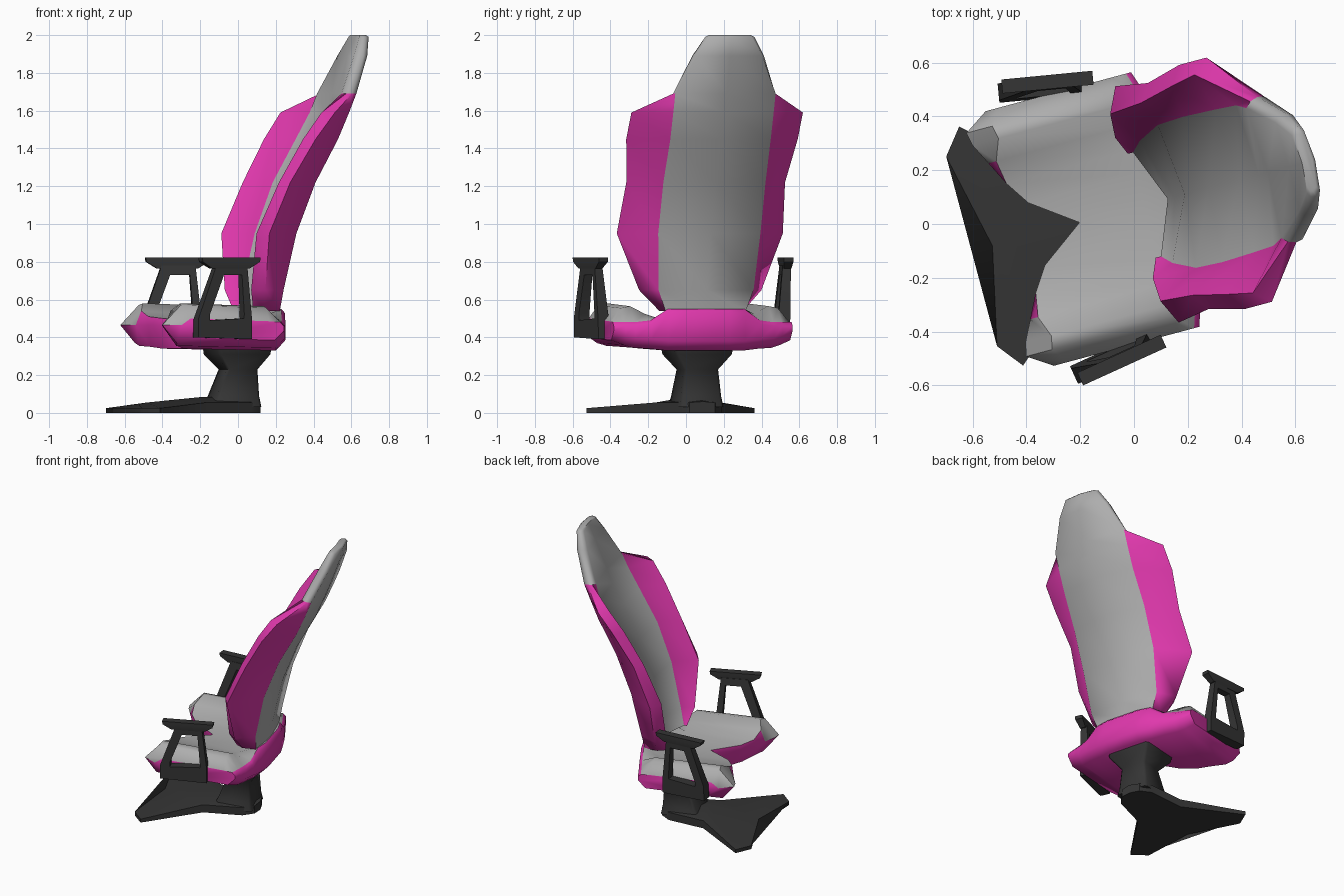
import bpy, bmesh, math
from mathutils import Matrix

if "Cube" in bpy.data.objects:
    bpy.data.objects.remove(bpy.data.objects["Cube"])

YAW = math.radians(15)      # the whole chair is turned; local frame: a = backwards, l = sideways
CHAIR = Matrix.Translation((0, 0.06, 0)) @ Matrix.Rotation(YAW, 4, 'Z')


def material(name, col):
    m = bpy.data.materials.new(name)
    m.diffuse_color = (*col, 1)
    m.use_nodes = True
    m.node_tree.nodes["Principled BSDF"].inputs["Base Color"].default_value = m.diffuse_color
    return m


GREY = material("grey_fabric", (0.42, 0.42, 0.42))
PINK = material("pink_fabric", (0.75, 0.04, 0.42))
DARK = material("dark_plastic", (0.035, 0.035, 0.035))


def loft(name, rings, mats, pick=lambda row, col: 0, closed=False, frame=CHAIR, angle=40):
    """Skin a list of equal point rings; pick chooses the material of each face."""
    bm = bmesh.new()
    vs = [[bm.verts.new(p) for p in r] for r in rings]
    n = len(vs[0])
    for i in range(len(vs) if closed else len(vs) - 1):
        a, b = vs[i], vs[(i + 1) % len(vs)]
        for j in range(n):
            k = (j + 1) % n
            bm.faces.new((a[j], a[k], b[k], b[j])).material_index = pick(i, j)
    if not closed:
        bm.faces.new(vs[0]).material_index = pick(0, 1)
        bm.faces.new(vs[-1]).material_index = pick(len(vs) - 2, 1)
    bmesh.ops.recalc_face_normals(bm, faces=bm.faces)
    me = bpy.data.meshes.new(name)
    bm.to_mesh(me)
    bm.free()
    ob = bpy.data.objects.new(name, me)
    bpy.context.collection.objects.link(ob)
    for m in mats:
        me.materials.append(m)
    me.transform(frame)
    bpy.ops.object.select_all(action='DESELECT')
    ob.select_set(True)
    bpy.context.view_layer.objects.active = ob
    bpy.ops.object.shade_smooth_by_angle(angle=math.radians(angle))
    return ob


# Backrest: z, hollow of the front, then (l, a) of front edge, wing inner, wing outer, rear edge
BACK = [
    (0.54, .08, .20, .05, .20, .03, .23, .08, .22, .17),
    (0.65, .07, .235, .085, .27, .00, .335, .06, .26, .18),
    (0.95, .03, .275, .165, .36, .005, .455, .05, .28, .245),
    (1.22, .02, .28, .265, .37, .125, .435, .17, .28, .35),
    (1.45, .015, .275, .39, .40, .25, .47, .30, .275, .475),
    (1.59, .015, .27, .465, .42, .345, .47, .405, .275, .535),
    (1.69, .015, .25, .50, .27, .52, .28, .55, .275, .575),
    (1.89, .007, .17, .59, .19, .605, .195, .635, .18, .66),
    (1.99, .007, .11, .635, .13, .645, .135, .665, .115, .685),
    (2.00, .007, .09, .64, .11, .65, .115, .66, .10, .675),
]
rings = []
for z, hollow, fl, fa, il, ia, ol, oa, rl, ra in BACK:
    bulge = 0.025 if z < 1.8 else 0.012
    half = [(0, fa + hollow), (fl, fa), (il, ia), (ol, oa), (rl, ra), (0, ra + bulge)]
    full = half + [(-l, a) for l, a in reversed(half[1:5])]
    rings.append([(a, l, z) for l, a in full])
loft("backrest", rings, [GREY, PINK],
     lambda r, c: int(r < 6 and c in (1, 2, 3, 6, 7, 8)), angle=60)

# Seat: stations across the width: l, front, rear, top z, rear top z, bottom z, front slope
SEAT = [
    (0.00, -.21, .22, .49, .55, .33, .0),
    (0.12, -.375, .22, .50, .55, .33, .0),
    (0.21, -.435, .20, .51, .55, .33, .0),
    (0.30, -.48, .18, .54, .49, .34, .03),
    (0.38, -.52, .155, .58, .48, .345, .10),
    (0.43, -.53, .14, .57, .48, .36, .10),
    (0.49, -.44, .12, .50, .48, .385, .05),
]
stations = [(-s[0], *s[1:]) for s in reversed(SEAT[1:])] + SEAT
rings = []
for l, f, r, zt, zr, zb, slope in stations:
    rings.append([(r - .05, l, zb), (r, l, zb + .05), (r, l, zr - .02), (r - .02, l, zr),
                  (.04, l, zt - .015), (f + slope, l, zt), (f, l, .465), (f + .08, l, zb + .01)])


def seat_mat(row, col):
    bolster = row < 3 or row > 8
    return 0 if col in (3, 4) or (col == 5 and bolster) else 1


loft("seat", rings, [GREY, PINK], seat_mat, angle=50)

# Base foot: half outline a (middle), a (side), half width, top z
FOOT = [(-.545, -.625, .365, .045), (-.50, -.55, .46, .055), (-.19, -.22, .17, .085),
        (.05, .04, .125, .075), (.12, .105, .07, .06)]
rings = []
for mid, side, w, z in FOOT:
    zs = .025 if side < -.4 else .055
    rings.append([(side, -w, 0), (mid, 0, 0), (side, w, 0),
                  (side, w, zs), (mid, 0, z), (side, -w, zs)])
loft("base_foot", rings, [DARK])

# Column: z, front a, rear a, half width
rings = []
for z, f, r, w in [(.03, -.17, .10, .12), (.09, -.14, .09, .11),
                   (.23, -.085, .085, .095), (.31, -.15, .14, .155), (.36, -.155, .145, .165)]:
    c = .015
    rings.append([(f + c, -w, z), (r - c, -w, z), (r, -w + c, z), (r, w - c, z),
                  (r - c, w, z), (f + c, w, z), (f, w - c, z), (f, -w + c, z)])
loft("column", rings, [DARK], angle=60)

# Armrests, toed so their rear ends point inward
OUTER = [(-.185, .40), (.125, .39), (.125, .50), (.095, .78), (-.085, .78), (-.185, .50)]
INNER = [(-.12, .49), (.08, .50), (.08, .53), (.065, .73), (-.04, .73), (-.12, .52)]
for side, word in ((1, "left"), (-1, "right")):
    frame = CHAIR @ Matrix.Translation((-.19, side * .535, 0)) @ Matrix.Rotation(-side * math.radians(9.5), 4, 'Z')

    def section(t, z, s):   # the bracket is thicker and slightly further in at the bottom
        k = (.78 - z) / .39
        mid, w = -side * (.003 + .022 * k), .022 + .013 * k
        return t, mid + s * w, z

    rings = [[section(t, z, -1), section(t, z, 1), section(ti, zi, 1), section(ti, zi, -1)]
             for (t, z), (ti, zi) in zip(OUTER, INNER)]
    loft(word + "_arm_bracket", rings, [DARK], closed=True, frame=frame, angle=25)
    rings = [[(-h, -w, z), (h, -w, z), (h, w, z), (-h, w, z)]
             for z, h, w in [(.765, .11, .02), (.80, .166, .026), (.822, .17, .026)]]
    loft(word + "_arm_pad", rings, [DARK], frame=frame, angle=25)
